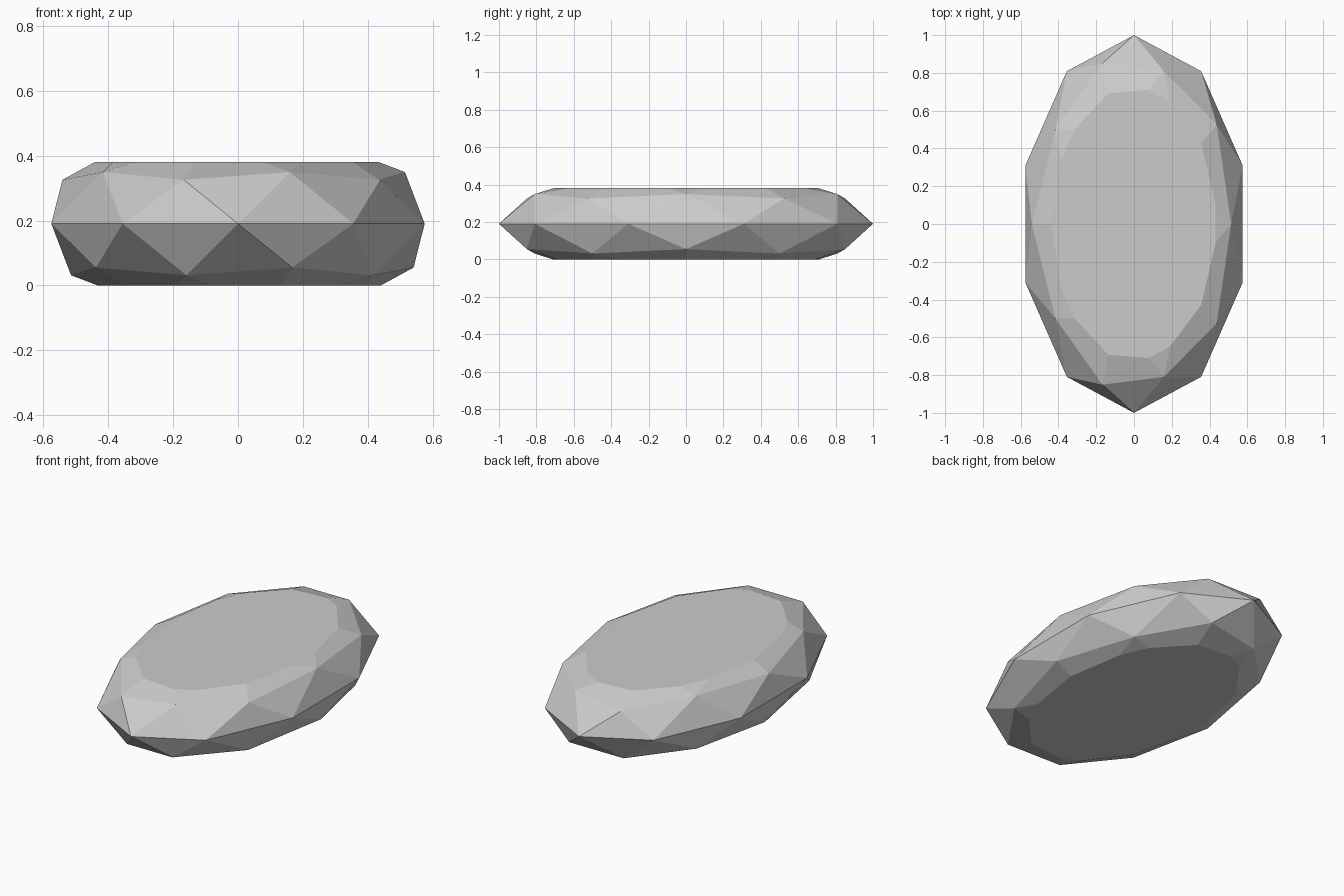
import bpy, bmesh
from mathutils import Matrix

if "Cube" in bpy.data.objects:
    bpy.data.objects.remove(bpy.data.objects["Cube"])

HALF_WIDTH, HALF_LENGTH, HALF_DEPTH = 0.605, 1.0, 0.3025
HALF_CUT = 0.1905  # height of the flat top above the middle

bm = bmesh.new()
# Faceted ball, turned half round and squashed into a long pebble
bmesh.ops.create_icosphere(bm, subdivisions=2, radius=1.0)
turn = Matrix.Rotation(3.14159265, 4, 'Z')
scale = Matrix.Diagonal((HALF_WIDTH, HALF_LENGTH, HALF_DEPTH, 1))
bmesh.ops.transform(bm, matrix=scale @ turn, verts=bm.verts)

# Slice the top and bottom flat and cap each cut
for side in (1, -1):
    geom = bm.verts[:] + bm.edges[:] + bm.faces[:]
    cut = bmesh.ops.bisect_plane(bm, geom=geom, plane_co=(0, 0, side * HALF_CUT),
                                 plane_no=(0, 0, side), clear_outer=True)
    rim = [e for e in cut["geom_cut"] if isinstance(e, bmesh.types.BMEdge)]
    bmesh.ops.contextual_create(bm, geom=rim)

# Stand it on the ground
bmesh.ops.translate(bm, vec=(0, 0, HALF_CUT), verts=bm.verts)
bmesh.ops.recalc_face_normals(bm, faces=bm.faces)

mesh = bpy.data.meshes.new("flat_stone")
bm.to_mesh(mesh)
bm.free()
stone = bpy.data.objects.new("flat_stone", mesh)
bpy.context.collection.objects.link(stone)
